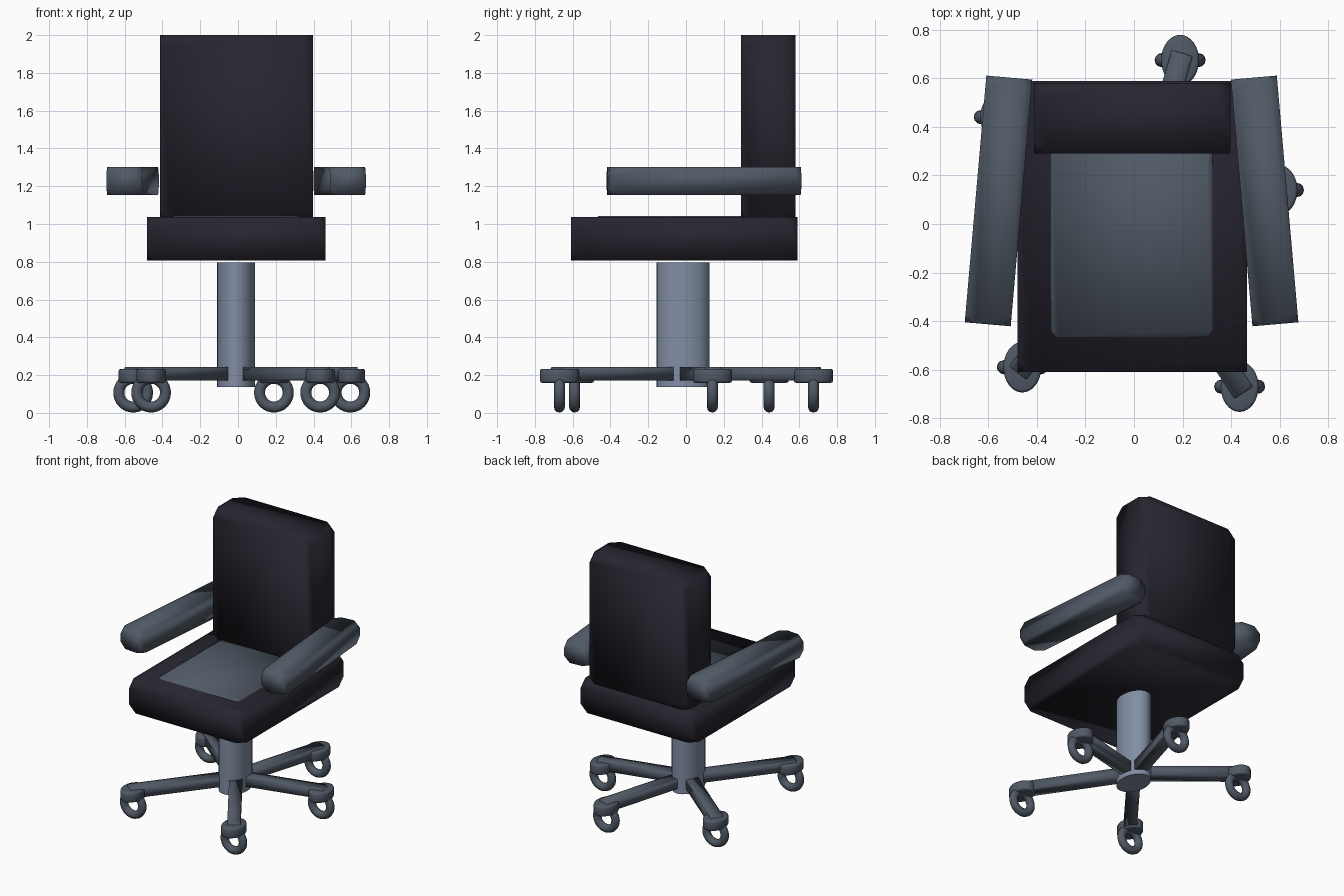
import bpy, bmesh
from math import radians, atan2, hypot
from mathutils import Matrix, Vector

old = bpy.data.objects.get("Cube")
if old:
    bpy.data.objects.remove(old, do_unlink=True)


def material(name, rgb):
    m = bpy.data.materials.new(name)
    m.use_nodes = True
    color = (*rgb, 1)
    m.diffuse_color = color
    for node in m.node_tree.nodes:
        if node.type == 'BSDF_PRINCIPLED':
            node.inputs["Base Color"].default_value = color
            node.inputs["Roughness"].default_value = 0.6
    return m


upholstery = material("dark_upholstery", (0.02, 0.018, 0.028))
slate = material("slate_plastic", (0.08, 0.10, 0.13))
steel = material("blue_grey_steel", (0.22, 0.27, 0.37))


def add_object(name, bm, mat):
    mesh = bpy.data.meshes.new(name)
    bmesh.ops.recalc_face_normals(bm, faces=bm.faces)
    bm.to_mesh(mesh)
    bm.free()
    mesh.materials.append(mat)
    ob = bpy.data.objects.new(name, mesh)
    bpy.context.collection.objects.link(ob)
    return ob


def smooth(ob, angle):
    bpy.ops.object.select_all(action='DESELECT')
    ob.select_set(True)
    bpy.context.view_layer.objects.active = ob
    bpy.ops.object.shade_smooth_by_angle(angle=radians(angle))


def block(name, center, size, cut, mat, turn=0.0):
    """Box whose eight corners are cut off while its edges stay sharp."""
    bm = bmesh.new()
    bmesh.ops.create_cube(bm, size=1)
    bmesh.ops.scale(bm, vec=size, verts=bm.verts)
    bmesh.ops.bevel(bm, geom=bm.verts[:], offset=cut, offset_type='OFFSET',
                    segments=1, profile=0.5, affect='VERTICES')
    place = Matrix.Translation(center) @ Matrix.Rotation(turn, 4, 'Z')
    bmesh.ops.transform(bm, matrix=place, verts=bm.verts)
    ob = add_object(name, bm, mat)
    smooth(ob, 60)
    return ob


def oval_cylinder(name, center, rx, ry, height, mat, bevel=0.0):
    bm = bmesh.new()
    bmesh.ops.create_cone(bm, cap_ends=True, segments=32, radius1=1, radius2=1, depth=height)
    bmesh.ops.scale(bm, vec=(rx, ry, 1), verts=bm.verts)
    if bevel:
        rims = [e for e in bm.edges if abs(e.verts[0].co.z - e.verts[1].co.z) < 1e-5]
        bmesh.ops.bevel(bm, geom=rims, offset=bevel, segments=2, profile=0.5, affect='EDGES')
    bmesh.ops.translate(bm, vec=center, verts=bm.verts)
    ob = add_object(name, bm, mat)
    smooth(ob, 50)


# Seat, cushion panel and backrest
block("seat", (-0.008, -0.01, 0.922), (0.945, 1.2, 0.23), 0.055, upholstery)
block("seat_panel", (-0.01, 0, 0.995), (0.665, 0.93, 0.095), 0.03, slate)
block("backrest", (-0.007, 0.435, 1.51), (0.81, 0.29, 0.98), 0.06, upholstery)

# Armrests, splayed outward toward the front
for side, label in ((1, "left"), (-1, "right")):
    block(label + "_armrest", (-0.01 + side * 0.548, 0.095, 1.228),
          (0.19, 1.02, 0.147), 0.045, slate, side * radians(5))

# Central column
oval_cylinder("column", (-0.01, -0.015, 0.466), 0.1, 0.14, 0.66, steel)

# Five legs with a cap and a ring wheel at the end of each
hub = Vector((-0.01, -0.01))
ends = [(0.19, 0.675), (0.595, 0.14), (0.435, -0.67), (-0.46, -0.59), (-0.555, 0.44)]
for i, (x, y) in enumerate(ends, 1):
    d = Vector((x, y)) - hub
    reach = hypot(*d) + 0.03
    mid = hub + d.normalized() * reach / 2
    block(f"leg_{i}", (mid.x, mid.y, 0.208), (reach, 0.09, 0.072), 0.015, slate,
          atan2(d.y, d.x))
    oval_cylinder(f"caster_cap_{i}", (x, y, 0.196), 0.078, 0.104, 0.074, slate, 0.012)
    bpy.ops.mesh.primitive_torus_add(location=(x, y, 0.107), rotation=(radians(90), 0, 0),
                                     major_radius=0.076, minor_radius=0.029,
                                     major_segments=32, minor_segments=12)
    wheel = bpy.context.object
    wheel.name = f"wheel_{i}"
    wheel.data.materials.append(slate)
    smooth(wheel, 60)
